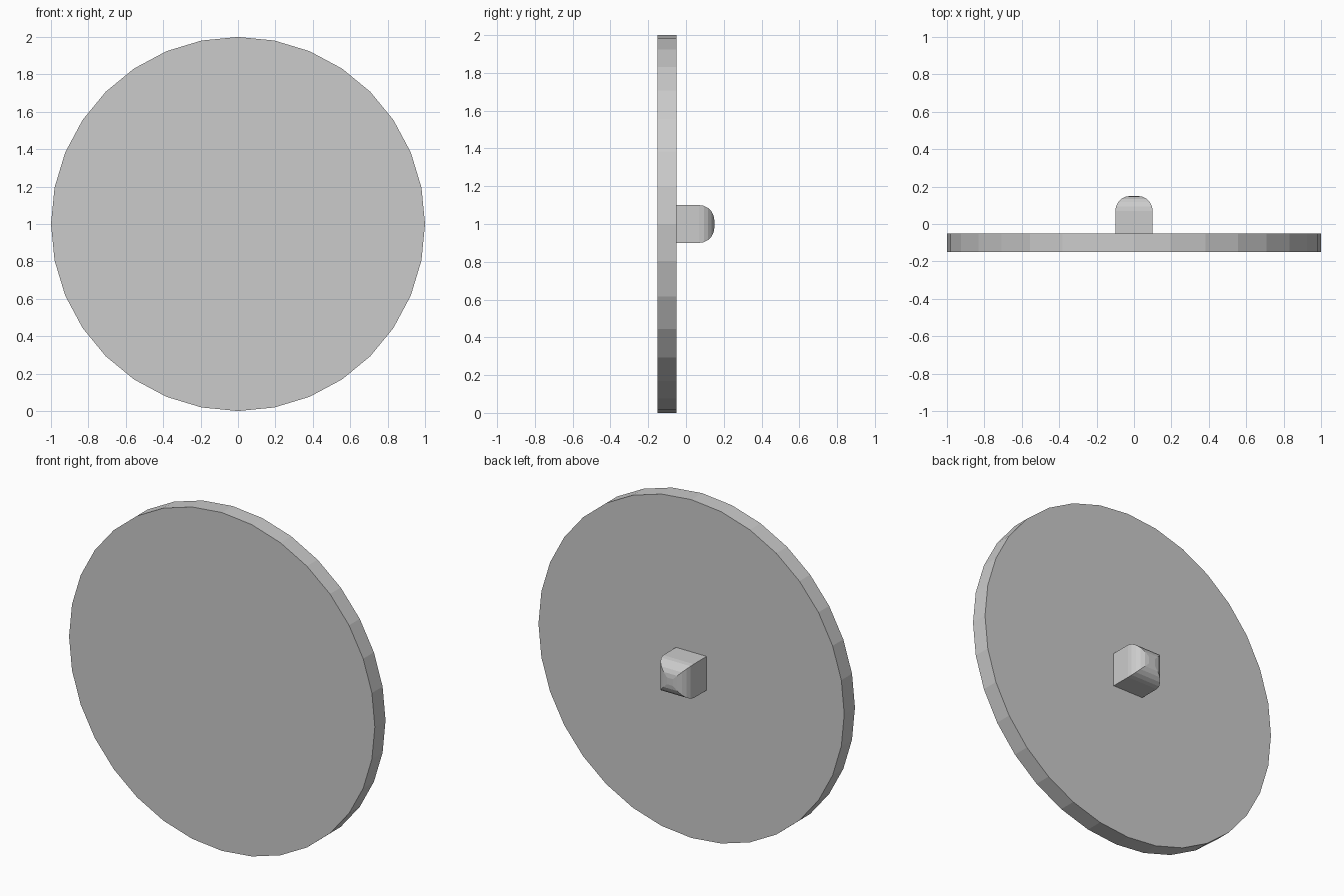
import bpy, bmesh, math
from mathutils import Matrix

if "Cube" in bpy.data.objects:
    bpy.data.objects.remove(bpy.data.objects["Cube"])


def add_object(name, bm):
    bmesh.ops.recalc_face_normals(bm, faces=bm.faces)
    mesh = bpy.data.meshes.new(name)
    bm.to_mesh(mesh)
    bm.free()
    obj = bpy.data.objects.new(name, mesh)
    bpy.context.collection.objects.link(obj)
    return obj


# Upright 32-sided disc
bm = bmesh.new()
bmesh.ops.create_cone(
    bm, cap_ends=True, segments=32, radius1=1, radius2=1, depth=0.1,
    matrix=Matrix.Translation((0, -0.1, 1)) @ Matrix.Rotation(math.pi / 2, 4, 'X'))
add_object("disc", bm)

# Square knob on the back, with its outer end rounded over
bm = bmesh.new()
bmesh.ops.create_cube(bm, size=0.2, matrix=Matrix.Translation((0, 0.05, 1)))
end_edges = [e for e in bm.edges if all(v.co.y > 0.1 for v in e.verts)]
bmesh.ops.bevel(bm, geom=end_edges, offset=0.08, offset_type='OFFSET',
                segments=5, profile=0.5, affect='EDGES')
add_object("back_knob", bm)
